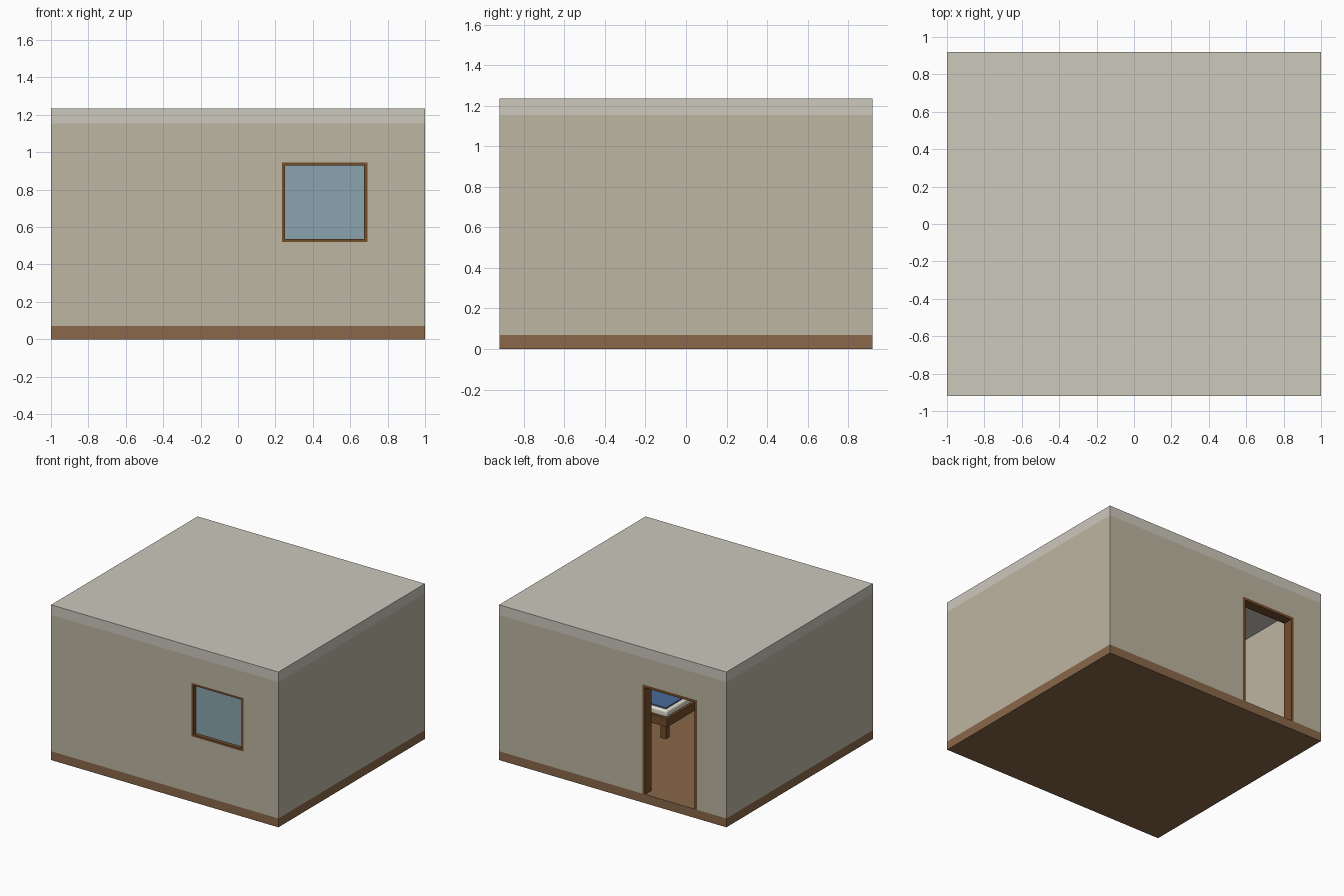
import bpy

if "Cube" in bpy.data.objects:
    bpy.data.objects.remove(bpy.data.objects["Cube"])

W, D, H = 1.0, 0.92, 1.235      # half width, half depth, height
T = 0.08                        # wall thickness
Z0, Z1 = 0.07, 1.155            # floor top, ceiling underside


def mat(name, r, g, b):
    m = bpy.data.materials.new(name)
    m.diffuse_color = [(c / 255) ** 2.2 for c in (r, g, b)] + [1]
    m.use_nodes = True
    m.node_tree.nodes["Principled BSDF"].inputs["Base Color"].default_value = m.diffuse_color
    return m


WALL = mat("plaster", 188, 180, 161)
CEIL = mat("ceiling_paint", 203, 199, 187)
FLOOR = mat("floor_wood", 136, 103, 75)
FRAME = mat("frame_wood", 115, 78, 48)
GLASS = mat("glass", 138, 162, 174)
LINEN = mat("linen", 226, 221, 208)
BLUE = mat("blanket_cloth", 75, 105, 150)


def box(name, x, y, z, material=None, bevel=0):
    """Box from (min, max) ranges on each axis."""
    r = (x, y, z)
    bpy.ops.mesh.primitive_cube_add(size=1, location=[(a + b) / 2 for a, b in r])
    o = bpy.context.object
    o.name = name
    o.scale = [b - a for a, b in r]
    bpy.ops.object.transform_apply(location=False, rotation=False, scale=True)
    if material:
        o.data.materials.append(material)
    if bevel:
        m = o.modifiers.new("round", "BEVEL")
        m.width, m.segments = bevel, 3
        bpy.ops.object.shade_smooth_by_angle()
    return o


def wall_with_opening(name, y, x0, x1, z0, z1):
    """Wall made of flush pieces around a rectangular opening."""
    box(name + "_side_a", (-W, x0), y, (Z0, Z1), WALL)
    box(name + "_side_b", (x1, W), y, (Z0, Z1), WALL)
    box(name + "_lintel", (x0, x1), y, (z1, Z1), WALL)
    if z0 > Z0:
        box(name + "_sill", (x0, x1), y, (Z0, z0), WALL)


def lining(name, y, x0, x1, z0, z1, t, sill):
    """Timber frame lining an opening."""
    box(name + "_jamb_a", (x0, x0 + t), y, (z0, z1), FRAME)
    box(name + "_jamb_b", (x1 - t, x1), y, (z0, z1), FRAME)
    box(name + "_head", (x0 + t, x1 - t), y, (z1 - t, z1), FRAME)
    if sill:
        box(name + "_sill", (x0 + t, x1 - t), y, (z0, z0 + t), FRAME)


# Room shell
box("floor", (-W, W), (-D, D), (0, Z0), FLOOR)
box("ceiling", (-W, W), (-D, D), (Z1, H), CEIL)
for n, x in (("left_wall", (-W, -W + T)), ("right_wall", (W - T, W))):
    box(n, x, (-D + T, D - T), (Z0, Z1), WALL)
front, back = (-D, -D + T), (D - T, D)

# Window in the front wall
win = (0.235, 0.692, 0.52, 0.945)
wall_with_opening("front_wall", front, *win)
lining("window_frame", front, *win, 0.017, True)
box("window_pane", (0.25, 0.677), (-D + 0.03, -D + 0.045), (0.535, 0.93), GLASS)

# Open doorway in the back wall
door = (-0.742, -0.262, Z0, 0.94)
wall_with_opening("back_wall", back, *door)
lining("door_frame", back, *door, 0.022, False)

# Bed below the window
bx, by = (0.11, 0.81), (-0.82, 0.08)
for i, x in enumerate((bx[0] + 0.025, bx[1] - 0.072)):
    for j, y in enumerate((by[0] + 0.025, by[1] - 0.067)):
        box(f"bed_leg_{i}{j}", (x, x + 0.047), (y, y + 0.047), (Z0, 0.18), FRAME)
box("bed_frame", bx, by, (0.178, 0.245), FRAME)
box("mattress", (bx[0] + 0.01, bx[1] - 0.01), (by[0], by[1] - 0.01),
    (0.245, 0.3), LINEN, 0.015)
box("blanket", (bx[0] + 0.035, bx[1] - 0.035), (-0.54, by[1] - 0.035),
    (0.295, 0.31), BLUE)
box("headboard", bx, (-0.84, -0.82), (0.178, 0.44), FRAME)
for i, x in enumerate((0.15, 0.48)):
    box(f"pillow_{i}", (x, x + 0.29), (-0.79, -0.6), (0.3, 0.345), LINEN, 0.02)
